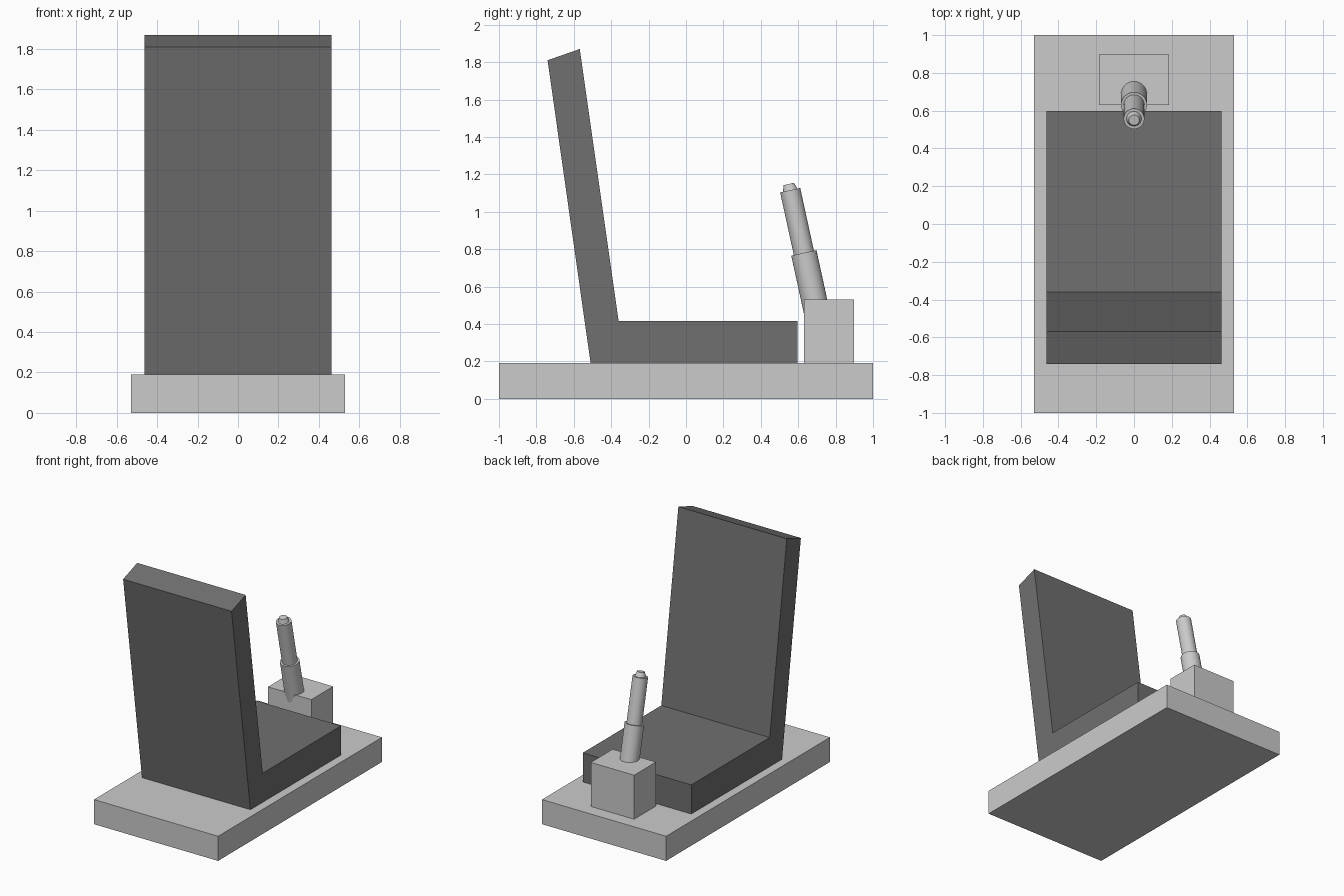
import bpy, math
from mathutils import Vector

if "Cube" in bpy.data.objects:
    bpy.data.objects.remove(bpy.data.objects["Cube"])

dark = bpy.data.materials.new("dark_upholstery")
dark.diffuse_color = (0.16, 0.16, 0.16, 1)
dark.use_nodes = True
dark.node_tree.nodes["Principled BSDF"].inputs["Base Color"].default_value = dark.diffuse_color


def box(name, lo, hi):
    lo, hi = Vector(lo), Vector(hi)
    bpy.ops.mesh.primitive_cube_add(size=1, location=(lo + hi) / 2)
    ob = bpy.context.object
    ob.name = name
    ob.scale = hi - lo
    bpy.ops.object.transform_apply(location=False, rotation=False, scale=True)
    return ob


def prism(name, profile, half_width, mat):
    """Extrude a (y, z) side profile across x."""
    n = len(profile)
    verts = [(x, y, z) for x in (-half_width, half_width) for y, z in profile]
    faces = [tuple(reversed(range(n))), tuple(range(n, 2 * n))]
    faces += [(i, (i + 1) % n, (i + 1) % n + n, i + n) for i in range(n)]
    me = bpy.data.meshes.new(name)
    me.from_pydata(verts, [], faces)
    me.materials.append(mat)
    ob = bpy.data.objects.new(name, me)
    bpy.context.collection.objects.link(ob)
    return ob


# Control stick axis, leaning towards the seat
TILT = math.radians(12.3)
START = Vector((0, 0.713, 0.40))
AXIS = Vector((0, -math.sin(TILT), math.cos(TILT)))


def stick_part(name, t0, t1, r0, r1):
    bpy.ops.mesh.primitive_cone_add(vertices=32, radius1=r0, radius2=r1, depth=t1 - t0,
                                    location=START + AXIS * (t0 + t1) / 2,
                                    rotation=(TILT, 0, 0))
    bpy.context.object.name = name
    bpy.ops.object.shade_smooth_by_angle(angle=math.radians(30))


# Floor plate and stick housing
box("base_plate", (-0.53, -1, 0), (0.53, 1, 0.19))
box("stick_housing", (-0.185, 0.63, 0.19), (0.185, 0.897, 0.53))

# Seat cushion and reclined backrest in one profile
prism("seat", [(-0.51, 0.19), (0.597, 0.19), (0.597, 0.415), (-0.36, 0.415),
               (-0.568, 1.87), (-0.74, 1.81)], 0.463, dark)

# Stick: thick sleeve, grip, tapered button
stick_part("stick_sleeve", 0.0, 0.389, 0.069, 0.069)
stick_part("stick_grip", 0.38, 0.732, 0.055, 0.055)
stick_part("stick_button", 0.725, 0.766, 0.042, 0.028)
